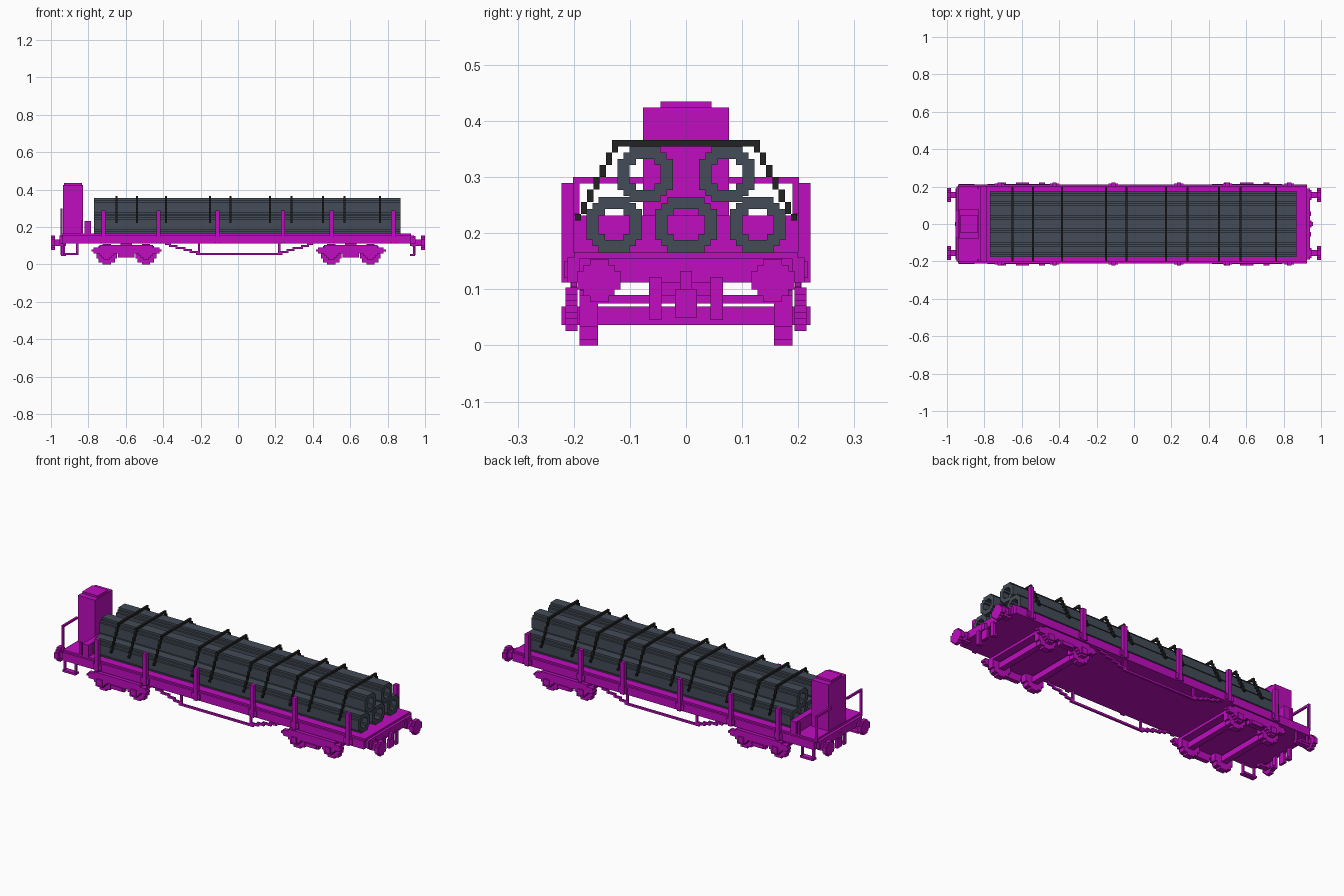
import bpy, bmesh, math

V = 0.011  # size of one block step

if "Cube" in bpy.data.objects:
    bpy.data.objects.remove(bpy.data.objects["Cube"], do_unlink=True)


def material(name, colour):
    m = bpy.data.materials.new(name)
    m.use_nodes = True
    m.diffuse_color = (*colour, 1)
    m.node_tree.nodes["Principled BSDF"].inputs["Base Color"].default_value = (*colour, 1)
    return m


magenta = material("magenta paint", (0.53, 0.004, 0.53))
slate = material("slate pipe", (0.058, 0.072, 0.096))
black = material("black strap", (0.016, 0.016, 0.016))


def finish(name, bm, mat):
    mesh = bpy.data.meshes.new(name)
    bmesh.ops.remove_doubles(bm, verts=bm.verts, dist=1e-5)
    bmesh.ops.recalc_face_normals(bm, faces=bm.faces)
    bm.to_mesh(mesh)
    bm.free()
    mesh.materials.append(mat)
    ob = bpy.data.objects.new(name, mesh)
    bpy.context.collection.objects.link(ob)
    return ob


def box(name, x0, x1, y0, y1, z0, z1, mat=magenta):
    bm = bmesh.new()
    bmesh.ops.create_cube(bm, size=1)
    for v in bm.verts:
        v.co = (x1 if v.co.x > 0 else x0, y1 if v.co.y > 0 else y0, z1 if v.co.z > 0 else z0)
    return finish(name, bm, mat)


def pair(name, x0, x1, y0, y1, z0, z1):
    """Box on both sides of the wagon."""
    box("left_" + name, x0, x1, y0, y1, z0, z1)
    box("right_" + name, x0, x1, -y1, -y0, z0, z1)


def stepped(name, test, nu, nw, u0, w0, lo, hi, axis, mat):
    """Extrude a stepped cross-section; cells (i, j) passing the test are solid."""
    cells = {(i, j) for i in range(nu) for j in range(nw) if test(i, j)}
    bm = bmesh.new()

    def vert(i, j, d):
        u, w = u0 + i * V, w0 + j * V
        return bm.verts.new((d, u, w) if axis == "x" else (u, d, w))

    for i, j in cells:
        for d in (lo, hi):
            bm.faces.new([vert(i + a, j + b, d) for a, b in ((0, 0), (1, 0), (1, 1), (0, 1))])
        for di, dj, a, b in ((-1, 0, (0, 0), (0, 1)), (1, 0, (1, 0), (1, 1)),
                             (0, -1, (0, 0), (1, 0)), (0, 1, (0, 1), (1, 1))):
            if (i + di, j + dj) not in cells:
                p, q = (i + a[0], j + a[1]), (i + b[0], j + b[1])
                bm.faces.new([vert(*p, lo), vert(*q, lo), vert(*q, hi), vert(*p, hi)])
    return finish(name, bm, mat)


def disc(name, n, u, w, lo, hi, axis, mat=magenta, hole=0.0, stretch=0):
    """Stepped disc n blocks across, with an optional hole."""
    def test(i, j):
        a = abs(i - (n + stretch - 1) / 2) - stretch / 2
        r = math.hypot(max(a, 0), j - (n - 1) / 2)
        return hole <= r < n / 2 + 0.1
    return stepped(name, test, n + stretch, n, u - (n + stretch) * V / 2, w - n * V / 2, lo, hi, axis, mat)


# Deck and sills
box("deck", -0.94, 0.925, -0.2, 0.2, 0.112, 0.166)
pair("side_sill", -0.94, 0.925, 0.2, 0.211, 0.112, 0.157)
box("front_headstock", 0.925, 0.94, -0.19, 0.19, 0.112, 0.155)
box("rear_headstock", -0.955, -0.94, -0.19, 0.19, 0.112, 0.155)

# Stakes and their pockets
for x in (-0.72, -0.425, -0.11, 0.24, 0.50, 0.83):
    pair("stake", x - 0.011, x + 0.011, 0.2, 0.222, 0.112, 0.29)
    pair("stake_pocket", x - 0.025, x + 0.025, 0.2, 0.217, 0.12, 0.15)

# Pipe load
for i, y in enumerate((-0.128, 0, 0.128)):
    disc("lower_pipe_%d" % i, 9, y, 0.2155, -0.77, 0.87, "x", slate, 2.6, 1 if y == 0 else 0)
for i, y in enumerate((-0.073, 0.073)):
    disc("upper_pipe_%d" % i, 9, y, 0.305, -0.77, 0.87, "x", slate, 2.6)


# Straps arching over the load in steps
def strap_band(i, j):
    def reach(row):
        return 18 - (row + 1) // 2 if row < 13 else -1
    a = int(abs(i - 17.5))
    return a < reach(j) and a >= reach(j + 1) - 1 and (a >= reach(j) - 1 or j == 12)


for x in (-0.65, -0.54, -0.385, -0.15, -0.04, 0.17, 0.285, 0.455, 0.57, 0.76):
    stepped("strap", strap_band, 36, 13, -18 * V, 0.223, x - V / 2, x + V / 2, "x", black)

# Brake cabin, bulkhead and end railings
box("cabin", -0.935, -0.83, -0.077, 0.077, 0.16, 0.424)
box("cabin_roof", -0.93, -0.835, -0.045, 0.045, 0.424, 0.435)
box("bulkhead", -0.82, -0.785, -0.2, 0.2, 0.166, 0.232)
pair("rail_post", -0.95, -0.939, 0.19, 0.201, 0.15, 0.3)
pair("top_rail", -0.95, -0.939, 0.07, 0.201, 0.289, 0.3)
pair("platform_post", -0.84, -0.829, 0.19, 0.201, 0.166, 0.235)

# Side steps below the platform
for x in (-0.935, -0.865):
    pair("step_hanger", x, x + V, 0.195, 0.206, 0.05, 0.115)
pair("step_tread", -0.935, -0.854, 0.185, 0.215, 0.05, 0.061)

# Buffers, couplers and hoses at each end
for s in (-1, 1):
    def end(name, a, b, y0, y1, z0, z1):
        box(name, min(s * a, s * b), max(s * a, s * b), y0, y1, z0, z1)
    for t in (-1, 1):
        y = t * 0.155
        disc("buffer_head", 7, y, 0.116, s * 0.978, s * 1.0, "x")
        disc("buffer_shaft", 3, y, 0.116, s * 0.92, s * 0.978, "x")
        disc("buffer_base", 5, y, 0.125, s * 0.93, s * 0.95, "x")
        end("hose", 0.935, 0.946, t * 0.055 - 0.011, t * 0.055 + 0.011, 0.045, 0.122)
        end("hose_foot", 0.92, 0.946, t * 0.055 - 0.011, t * 0.055 + 0.011, 0.045, 0.056)
    end("coupler", 0.935, 0.957, -0.011, 0.011, 0.1, 0.133)
    end("coupler_link", 0.935, 0.95, -0.02, 0.02, 0.05, 0.1)


# Bogies
def side_frame(i, j):
    a = abs(i - 16.5)
    beam = 3 <= j <= 5 and a < 17 - abs(j - 4)
    top = j == 6 and a < 13
    axle_box = math.hypot(a - 9.5, (j - 2.5) * 1.1) < 3.3
    spring = a < 4 and 1 <= j <= 6
    return beam or top or axle_box or spring


for c in (-0.597, 0.603):
    box("bogie_plate", c - 0.16, c + 0.16, -0.19, 0.19, 0.075, 0.09)
    box("bogie_pivot", c - 0.03, c + 0.03, -0.05, 0.05, 0.09, 0.113)
    for t in (-1, 1):
        stepped("bogie_side_frame", side_frame, 34, 8, c - 17 * V, 0.026, t * 0.193, t * 0.215, "y", magenta)
        for dx in (-0.105, 0.105):
            disc("wheel", 10, c + dx, 0.055, t * 0.157, t * 0.19, "y")
            disc("axle_cap", 3, c + dx, 0.053, t * 0.215, t * 0.222, "y")
        box("spring_seat", c - 0.035, c + 0.035, min(t * 0.2, t * 0.222), max(t * 0.2, t * 0.222), 0.04, 0.06)
    for dx in (-0.105, 0.105):
        disc("axle", 3, c + dx, 0.053, -0.193, 0.193, "y")


# Truss rods under the sills
def truss(i, j):
    a = abs(i - 35.5)
    if a < 20:
        return j == 0 or (19 <= a and j < 6)
    return j < 6 and 20 + (j - 1) * 3.2 <= a < 20 + j * 3.2 + 1


for t in (-1, 1):
    stepped("truss_rod", truss, 72, 6, 0.006 - 36 * V, 0.05, t * 0.194, t * 0.205, "y", magenta)
